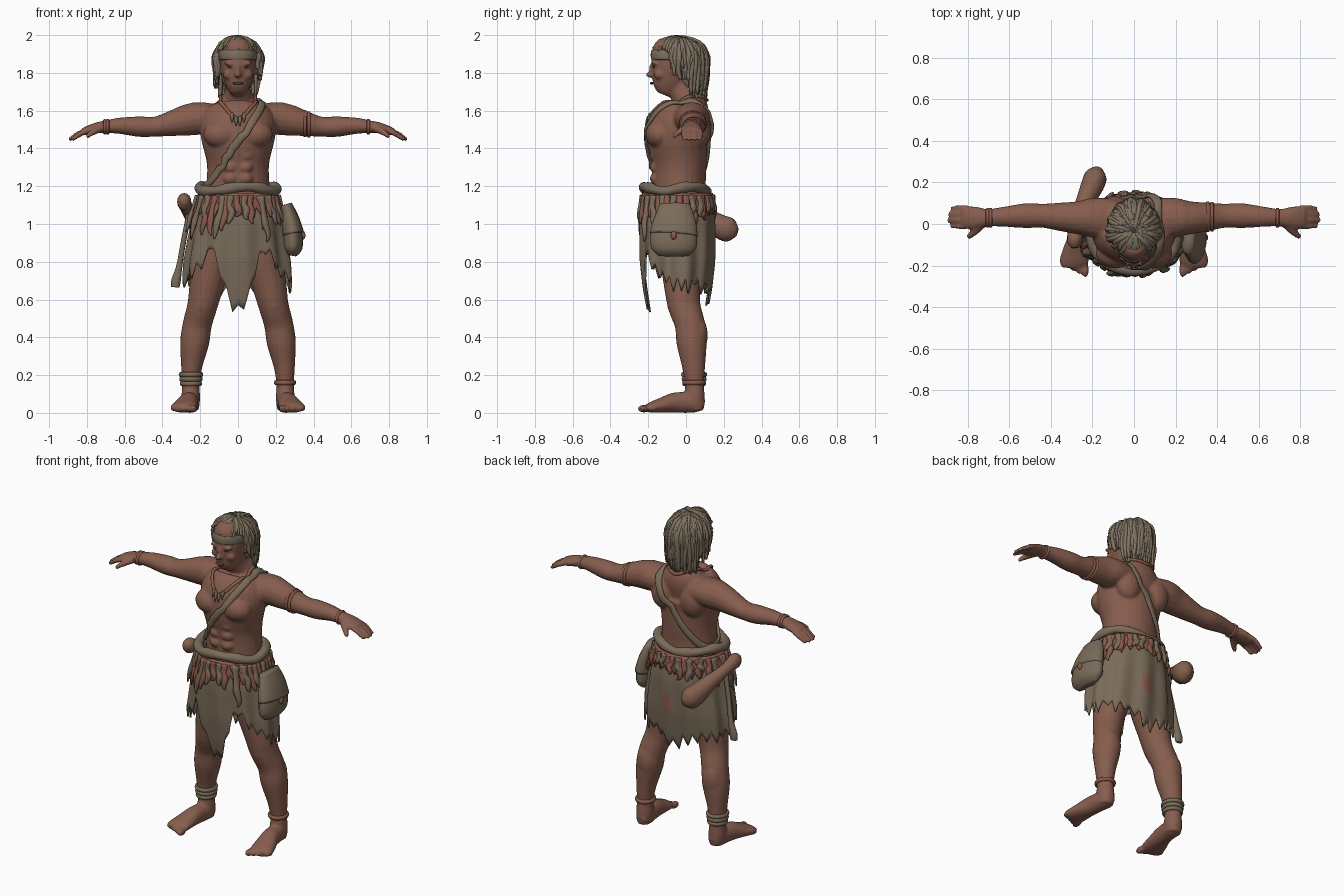
import bpy, bmesh, math, random
from mathutils import Vector, Matrix

random.seed(4)
cube = bpy.data.objects.get("Cube")
if cube:
    bpy.data.objects.remove(cube, do_unlink=True)
X, Y, Z = Vector((1, 0, 0)), Vector((0, 1, 0)), Vector((0, 0, 1))


def material(name, *rgb):
    mat = bpy.data.materials.new(name)
    mat.use_nodes = True
    mat.diffuse_color = (*rgb, 1)
    mat.node_tree.nodes["Principled BSDF"].inputs["Base Color"].default_value = (*rgb, 1)
    return mat


SKIN = material("skin", .24, .11, .075)
SHADE = material("dark skin", .13, .055, .04)
CLOTH = material("weathered cloth", .195, .148, .1)
HAIR = material("matted hair", .21, .168, .118)
HIDE = material("red hide", .25, .1, .07)
WOOD = material("brown wood", .23, .115, .075)


def spline(rows, steps, closed=False):
    """Catmull-Rom interpolation of number rows."""
    n, out = len(rows), []
    for i in range(n if closed else n - 1):
        near = [rows[(i + k) % n] if closed else rows[min(max(i + k, 0), n - 1)] for k in (-1, 0, 1, 2)]
        for t in (s / steps for s in range(steps)):
            out.append([b + .5 * t * (c - a + t * (2 * a - 5 * b + 4 * c - d + t * (3 * (b - c) + d - a)))
                        for a, b, c, d in zip(*near)])
    return out if closed else out + [list(rows[-1])]


def sweep(bm, rows, ref, closed=False, sides=16, steps=4):
    """Elliptical tube through rows of x, y, z, width, thickness."""
    rows = spline(rows, steps, closed)
    n, rings = len(rows), []
    for i, row in enumerate(rows):
        before = rows[i - 1] if closed or i else row
        after = rows[(i + 1) % n] if closed else rows[min(i + 1, n - 1)]
        tangent = (Vector(after[:3]) - Vector(before[:3])).normalized()
        side = tangent.cross(ref[i] if isinstance(ref, list) else ref).normalized()
        up = side.cross(tangent)
        angles = [math.tau * k / sides for k in range(sides)]
        rings.append([bm.verts.new(Vector(row[:3]) + side * max(row[3], .002) * math.cos(a)
                                   + up * max(row[4], .002) * math.sin(a)) for a in angles])
    for i in range(n if closed else n - 1):
        p, q = rings[i], rings[(i + 1) % n]
        for k in range(sides):
            j = (k + 1) % sides
            bm.faces.new((p[k], p[j], q[j], q[k]))
    if not closed:
        bm.faces.new(rings[0])
        bm.faces.new(rings[-1])


def blob(bm, loc, size):
    bmesh.ops.create_uvsphere(bm, u_segments=16, v_segments=10, radius=1,
                              matrix=Matrix.Translation(loc) @ Matrix.Diagonal((*size, 1)))


def finish(name, bm, *mats):
    bmesh.ops.recalc_face_normals(bm, faces=bm.faces)
    mesh = bpy.data.meshes.new(name)
    bm.to_mesh(mesh)
    bm.free()
    for mat in mats:
        mesh.materials.append(mat)
    mesh.shade_smooth()
    ob = bpy.data.objects.new(name, mesh)
    bpy.context.collection.objects.link(ob)
    return ob


def tube(name, rows, ref, mat, **options):
    bm = bmesh.new()
    sweep(bm, rows, ref, **options)
    return finish(name, bm, mat)


# Body: overlapping limbs and muscles fused into one skin
bm = bmesh.new()
sweep(bm, [(0, -.02, .84, .16, .12), (0, -.02, .95, .19, .15), (0, -.03, 1.08, .18, .15), (0, -.035, 1.2, .168, .14),
           (0, -.035, 1.32, .165, .145), (0, -.045, 1.45, .195, .16), (0, -.03, 1.54, .2, .155),
           (0, .01, 1.61, .16, .115), (0, .01, 1.66, .095, .085), (0, -.02, 1.71, .065, .075),
           (0, -.04, 1.78, .06, .07)], Y, sides=28)
sweep(bm, [(0, -.12, 1.685, .03, .035), (0, -.108, 1.715, .055, .07), (0, -.085, 1.78, .08, .1),
           (0, -.07, 1.85, .092, .115), (0, -.06, 1.92, .09, .115), (0, -.05, 1.96, .06, .09)], Y, sides=24)
blob(bm, (0, -.188, 1.79), (.018, .026, .016))
blob(bm, (0, -.18, 1.815), (.011, .018, .035))
for s in (1, -1):
    def flip(rows):
        return [(r[0] * s, *r[1:]) for r in rows]
    sweep(bm, flip([(.1, -.02, .98, .1, .13), (.13, -.02, .82, .105, .12), (.165, -.02, .68, .092, .098),
                    (.188, -.01, .57, .08, .087), (.215, .02, .47, .077, .08), (.23, .03, .37, .077, .08),
                    (.245, .04, .25, .057, .062), (.25, .045, .15, .046, .05), (.25, .045, .08, .05, .055),
                    (.25, .045, .015, .042, .05)]), Y, sides=20)
    sweep(bm, flip([(.25, .09, .035, .03, .03), (.25, .05, .05, .048, .05), (.262, -.05, .055, .052, .055),
                    (.278, -.13, .04, .065, .04), (.288, -.18, .03, .07, .03), (.29, -.21, .024, .06, .02)]), Z)
    sweep(bm, flip([(.1, .02, 1.56, .1, .07), (.19, .03, 1.56, .097, .085), (.27, .03, 1.55, .08, .083),
                    (.36, .035, 1.53, .068, .066), (.44, .04, 1.515, .058, .053), (.52, .04, 1.515, .06, .054),
                    (.62, .035, 1.52, .049, .044), (.7, .03, 1.515, .042, .033), (.74, .03, 1.51, .05, .03),
                    (.78, .03, 1.5, .056, .026), (.82, .03, 1.488, .05, .021)]), Z)
    # Fingers, thumb and toes
    for i in range(4):
        y, reach = -.01 + .028 * i, .012 * abs(i - 1.4)
        sweep(bm, flip([(.8, y, 1.492, .015, .015), (.85 - reach, y * 1.05, 1.478, .015, .014),
                        (.9 - reach, y, 1.445, .011, .01)]), Z, sides=10)
    sweep(bm, flip([(.73, 0, 1.505, .022, .02), (.77, -.04, 1.485, .018, .017), (.8, -.065, 1.462, .012, .011)]),
          Z, sides=10)
    for i in range(5):
        size = .021 - .0022 * i
        blob(bm, (s * (.235 + .028 * i), -.222 + .011 * i, .022), (size * .9, size * 1.7, size))
    # Muscles, joints, ears and brows
    for loc, size in (((.09, -.14, 1.475), (.095, .075, .075)), ((.1, .07, 1.5), (.08, .065, .1)),
                      ((.225, .03, 1.57), (.08, .085, .075)), ((.225, .07, .41), (.06, .045, .1)),
                      ((.19, -.065, .575), (.045, .035, .05)), ((.098, -.05, 1.82), (.012, .024, .034)),
                      ((.04, -.168, 1.85), (.034, .015, .01)), ((.05, -.14, 1.79), (.03, .03, .025))):
        blob(bm, (loc[0] * s, *loc[1:]), size)
    for row in range(3):
        blob(bm, (s * .04, -.155, 1.24 + .06 * row), (.04, .037, .033))
body = finish("body", bm, SKIN)
fuse = body.modifiers.new("fuse", 'REMESH')
fuse.mode, fuse.voxel_size, fuse.use_smooth_shade = 'VOXEL', .008, True
soften = body.modifiers.new("soften", 'SMOOTH')
soften.factor, soften.iterations = .5, 4

# Eyes and lips
bm = bmesh.new()
for s in (1, -1):
    blob(bm, (s * .036, -.171, 1.832), (.019, .007, .006))
blob(bm, (0, -.181, 1.745), (.028, .01, .007))
finish("eyes_and_lips", bm, SHADE)

# Hair: scalp mass, headband and matted locks
bm = bmesh.new()
blob(bm, (0, 0, 1.87), (.11, .115, .11))
blob(bm, (0, .03, 1.79), (.088, .075, .1))
for k in range(150):
    a = math.tau * k * .618
    a = (a + math.pi) % math.tau - math.pi
    front, start = abs(a), random.uniform(.05, .8)
    grow = random.uniform(.95, 1.04)

    def scalp(phi):
        return Vector((.12 * grow * math.sin(a) * math.sin(phi), -.035 - .145 * grow * math.cos(a) * math.sin(phi),
                       1.873 + .115 * math.cos(phi) * min(grow, 1)))
    if front < 1.25:
        last = .95 + .2 * random.random() + .25 * max(front - .8, 0)
        path = [scalp(start * .6), scalp((start * .6 + last) / 2), scalp(last)]
    else:
        end = random.uniform(1.66, 1.74) + (.05 if front < 2 else 0) + (.05 if 0 < a < 2 else 0)
        hang = scalp(1.5)
        low = Vector((hang.x * .97, hang.y * .93, end))
        path = [scalp(start), scalp((start + 1.5) / 2), hang, hang.lerp(low, .5), low]
    thick = random.uniform(.009, .014)
    rows = []
    for i, p in enumerate(path):
        wiggle = Vector([random.uniform(-.007, .007) for _ in range(3)]) if i else Vector()
        size = thick * (.6 if i == len(path) - 1 else 1)
        rows.append((*(p + wiggle), size, size))
    sweep(bm, rows, Vector((math.cos(a), math.sin(a), .1)), sides=7, steps=3)
finish("hair_locks", bm, HAIR)


def ring(center, rx, ry, a, b, axis=Z):
    """Rows of a closed ellipse around an axis."""
    u, v = (X, Y) if axis == Z else (Y, Z)
    turns = [math.tau * k / 20 for k in range(20)]
    return [(*(Vector(center) + u * rx * math.cos(t) + v * ry * math.sin(t)), a, b) for t in turns]


tube("headband", ring((0, -.06, 1.895), .097, .121, .006, .026), Z, HAIR, closed=True, steps=2)
belt = [(x, y, z + .012 * math.sin(i * .9), a, b + .004 * math.sin(i * 2.3))
        for i, (x, y, z, a, b) in enumerate(ring((0, -.057, 1.185), .203, .165, .028, .027))]
tube("rolled_belt", belt, Z, CLOTH, closed=True)

# Limb wraps and bands
for name, x, z, count, mat in (("right_ankle_wrap", -.249, .155, 3, CLOTH), ("left_ankle_cord", .249, .16, 1, HIDE)):
    bm = bmesh.new()
    for i in range(count):
        sweep(bm, ring((x, .043, z + .024 * i), .05 + .003 * i, .054 + .003 * i, .009, .013), Z, closed=True, sides=8, steps=2)
    finish(name, bm, mat)
bm = bmesh.new()
for x, y, z, r in ((.355, .035, 1.531, .068), (.375, .035, 1.527, .066), (.69, .03, 1.515, .042),
                   (-.69, .03, 1.515, .042), (-.705, .03, 1.515, .041)):
    sweep(bm, ring((x, y, z), r, r * (.97 if abs(x) < .5 else .85), .006, .009, X), X, closed=True, sides=8, steps=2)
finish("arm_bands", bm, HIDE)

# Strap and necklace laid onto the skin
bpy.context.view_layer.update()
worn_body = body.evaluated_get(bpy.context.evaluated_depsgraph_get())


def worn(name, points, width, thick, mat):
    rows, normals = [], []
    for p in spline(points, 6, True):
        _, spot, normal, _ = worn_body.closest_point_on_mesh(Vector(p))
        rows.append((*(spot + normal * thick), width, thick))
        normals.append(normal)
    tube(name, rows, normals, mat, closed=True, sides=10, steps=1)


worn("shoulder_strap", [(.13, .02, 1.67), (.11, -.13, 1.6), (.02, -.24, 1.46), (-.09, -.22, 1.33), (-.18, -.12, 1.22),
                        (-.17, .06, 1.22), (-.05, .16, 1.36), (.08, .17, 1.54)], .021, .009, CLOTH)
worn("necklace", [(.1, -.04, 1.66), (.06, -.14, 1.6), (0, -.19, 1.555), (-.06, -.14, 1.6), (-.1, -.04, 1.66),
                  (0, .12, 1.66)], .01, .007, HIDE)
bm = bmesh.new()
for x in (-.035, -.012, .012, .035):
    _, spot, normal, _ = worn_body.closest_point_on_mesh(Vector((x, -.22, 1.565 + abs(x))))
    tip = spot + normal * .012
    sweep(bm, [(*tip, .009, .008), (tip.x, tip.y - .01, tip.z - .025, .008, .006),
               (tip.x, tip.y - .016, tip.z - .05, .002, .002)], Y, sides=8)
finish("necklace_teeth", bm, CLOTH)

# Ragged skirt layers
PROFILE = [(.5, .27, .15), (.65, .288, .178), (.8, .28, .195), (1, .245, .198), (1.16, .2, .178)]
HEM = [(0, .57), (12, .66), (22, .81), (31, .9), (40, .86), (55, .77), (80, .72), (110, .71), (140, .7), (165, .67), (181, .62)]


def lookup(table, v):
    v = min(max(v, table[0][0]), table[-1][0])
    for p, q in zip(table, table[1:]):
        if v <= q[0]:
            return [a + (b - a) * (v - p[0]) / (q[0] - p[0]) for a, b in zip(p[1:], q[1:])]


def drape(a, z, grow=1.0):
    rx, ry = lookup(PROFILE, z)
    fold = grow + .035 * math.sin(11 * a) * min(1, max(0, 1.16 - z) * 4)
    return Vector((rx * fold * math.sin(a), -.045 - ry * fold * math.cos(a), z))


def cloth(name, top, hem, grow, tooth, mats, cols=168, rows=14):
    bm = bmesh.new()
    depth = [random.uniform(.3, 1) * tooth for _ in range(cols)]
    grid = []
    for c in range(cols):
        a = math.tau * c / cols
        jag = 1 - abs(2 * (c % 6) / 6 - 1)
        low = hem(min(c, cols - c) * 360 / cols) - depth[c // 6] * jag
        grid.append([bm.verts.new(drape(a, top + (low - top) * r / rows, grow)) for r in range(rows + 1)])
    for c in range(cols):
        for r in range(rows):
            p, q = grid[c], grid[(c + 1) % cols]
            face = bm.faces.new((p[r], p[r + 1], q[r + 1], q[r]))
            mid = face.calc_center_median()
            patch = mid.y > 0 and abs(mid.x - .03) < .028 and abs(mid.z - .85) < .05
            face.material_index = int(patch and len(mats) > 1)
    ob = finish(name, bm, *mats)
    solid = ob.modifiers.new("thickness", 'SOLIDIFY')
    solid.thickness = .01


cloth("skirt", 1.16, lambda d: lookup(HEM, d)[0], 1.0, .09, (CLOTH, HIDE))
cloth("waist_hide", 1.165, lambda d: 1.09, 1.05, .07, (HIDE,), rows=4)
strips = {"hide_tatters": HIDE, "cloth_tatters": CLOTH}
for n, (name, mat) in enumerate(strips.items()):
    bm = bmesh.new()
    for k in range(24 - 6 * n):
        a = math.tau * (k + .5 * n + random.uniform(-.3, .3)) / (24 - 6 * n)
        length = random.uniform(.1, .25) * (.55 if abs(a - math.pi) < 1 else 1)
        rows = [(*drape(a + random.uniform(-.05, .05), 1.15 - length * t, 1.05 + .02 * n), w, w * .6)
                for t, w in ((0, .02), (.35, .015), (.6, .02), (.85, .014), (1, .005))]
        sweep(bm, rows, Vector((math.sin(a), -math.cos(a), 0)), sides=8, steps=3)
    finish(name, bm, mat)

# Hip pouch with flap and toggle
bag = [(.25, -.06, 1.1, .025, .075), (.272, -.06, 1.02, .042, .105), (.288, -.065, .94, .052, .122),
       (.29, -.065, .87, .05, .118), (.285, -.065, .832, .022, .08)]
tube("pouch", bag, Y, CLOTH, sides=24)
tube("pouch_flap", [(x + .004, y, z + .004, a + .007, b + .006) for x, y, z, a, b in bag[:3]], Y, CLOTH, sides=24)
bm = bmesh.new()
blob(bm, (.345, -.065, .94), (.012, .016, .022))
finish("pouch_toggle", bm, HIDE)

# Club and hanging thong at the right hip
tube("club", [(-.283, -.115, 1.125, .018, .02), (-.285, -.08, 1.12, .037, .045), (-.28, -.02, 1.1, .034, .036),
              (-.262, .05, 1.07, .036, .038), (-.235, .11, 1.035, .044, .048), (-.2, .185, .985, .055, .064),
              (-.182, .235, .967, .052, .062), (-.17, .268, .957, .02, .025)], Z, WOOD)
tube("hanging_thong", [(-.26, -.02, 1.05, .014, .014), (-.29, -.01, .9, .014, .013), (-.31, 0, .78, .016, .014),
                       (-.328, 0, .7, .025, .018), (-.332, 0, .665, .022, .014)], Y, CLOTH, sides=10)
